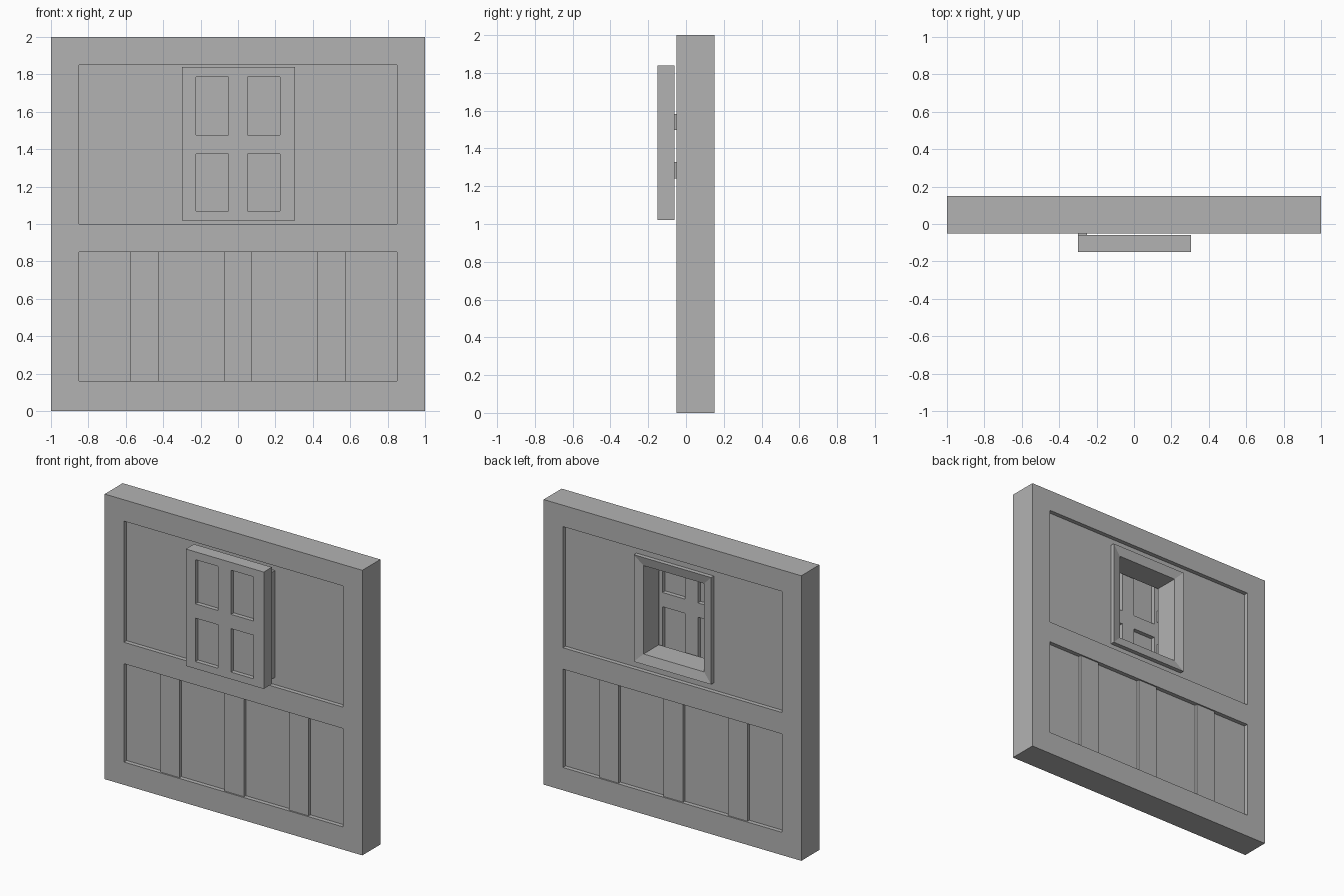
import bpy
import bmesh

default = bpy.data.objects.get("Cube")
if default:
    bpy.data.objects.remove(default)

grey = bpy.data.materials.new("plain grey")
grey.use_nodes = True
colour = (0.45, 0.45, 0.45, 1)
grey.diffuse_color = colour
grey.node_tree.nodes["Principled BSDF"].inputs["Base Color"].default_value = colour


def finish(name, bm):
    bmesh.ops.recalc_face_normals(bm, faces=bm.faces)
    mesh = bpy.data.meshes.new(name)
    bm.to_mesh(mesh)
    bm.free()
    mesh.materials.append(grey)
    obj = bpy.data.objects.new(name, mesh)
    bpy.context.collection.objects.link(obj)
    return obj


def box(name, x, y, z):
    """Box from (min, max) ranges on each axis."""
    bm = bmesh.new()
    bmesh.ops.create_cube(bm, size=1)
    for v in bm.verts:
        v.co = [r[0] if c < 0 else r[1] for c, r in zip(v.co, (x, y, z))]
    return finish(name, bm)


def cut(target, x, y, z):
    """Carve a box-shaped recess or opening out of the target."""
    cutter = box("cutter", x, y, z)
    cutter.hide_render = True
    mod = target.modifiers.new("cut", "BOOLEAN")
    mod.operation = "DIFFERENCE"
    mod.solver = "EXACT"
    mod.object = cutter
    bpy.context.view_layer.objects.active = target
    bpy.ops.object.modifier_apply(modifier=mod.name)
    bpy.data.objects.remove(cutter)


def cut_both_sides(target, x, z, front, back, depth):
    cut(target, x, (front - 0.1, front + depth), z)
    cut(target, x, (back - depth, back + 0.1), z)


def window_frame(x, z, profile):
    """Rectangular ring swept from (inset, y) profile points."""
    bm = bmesh.new()
    loops = []
    for inset, y in profile:
        x0, x1, z0, z1 = x[0] + inset, x[1] - inset, z[0] + inset, z[1] - inset
        loops.append([bm.verts.new((px, y, pz)) for px, pz in
                      ((x0, z0), (x1, z0), (x1, z1), (x0, z1))])
    for a, b in zip(loops, loops[1:] + loops[:1]):
        for i in range(4):
            j = (i + 1) % 4
            bm.faces.new((a[i], a[j], b[j], b[i]))
    return finish("window_frame", bm)


FRONT, BACK, RECESS = -0.05, 0.15, 0.03

# Wall with an upper and a lower recessed panel on both sides
wall = box("wall", (-1, 1), (FRONT, BACK), (0, 2))
for panel_z in ((1.0, 1.85), (0.16, 0.85)):
    cut_both_sides(wall, (-0.85, 0.85), panel_z, FRONT, BACK, RECESS)
cut(wall, (-0.27, 0.27), (-0.3, 0.3), (1.08, 1.77))

# Splayed frame lining the window opening
window_frame((-0.3, 0.3), (1.05, 1.80),
             [(0, BACK), (0.065, BACK - 0.015),
              (0.065, FRONT + 0.015), (0, FRONT)])

# Upright battens in the lower panel, shared by both sides
for side, cx in (("right", -0.5), ("middle", 0), ("left", 0.5)):
    box("batten_" + side, (cx - 0.075, cx + 0.075),
        (FRONT + 0.01, BACK - 0.01), (0.155, 0.855))

# Shutter with four sunken panes on each face
shutter = box("shutter", (-0.3, 0.305), (-0.15, -0.06), (1.02, 1.84))
for pane_x in ((-0.225, -0.05), (0.05, 0.225)):
    for pane_z in ((1.07, 1.375), (1.475, 1.785)):
        cut_both_sides(shutter, pane_x, pane_z, -0.15, -0.06, RECESS)

# Hinges between shutter and frame
for level, cz in (("lower", 1.285), ("upper", 1.54)):
    box("hinge_" + level, (-0.3, -0.25), (-0.062, -0.045),
        (cz - 0.043, cz + 0.043))
